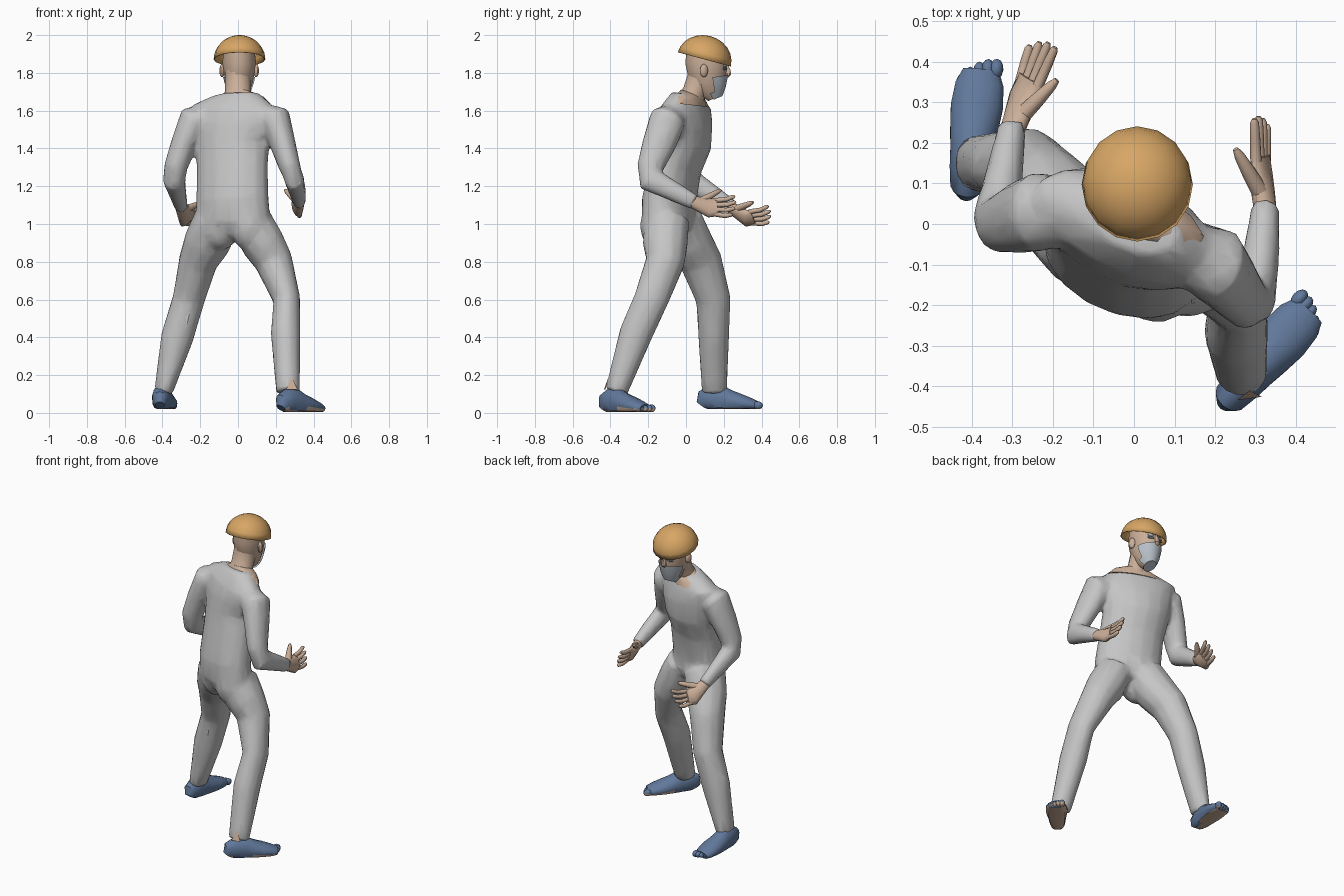
import bpy, bmesh, math
from mathutils import Vector, Matrix

cube = bpy.data.objects.get("Cube")
if cube:
    bpy.data.objects.remove(cube, do_unlink=True)


def material(name, r, g, b):
    mat = bpy.data.materials.new(name)
    mat.use_nodes = True
    mat.diffuse_color = (r, g, b, 1)
    mat.node_tree.nodes["Principled BSDF"].inputs["Base Color"].default_value = (r, g, b, 1)
    return mat


grey = material("suit grey", .56, .56, .56)
skin = material("skin", .60, .43, .32)
orange = material("helmet orange", .68, .38, .13)
blue = material("shoe blue", .12, .19, .33)
pale = material("mask grey", .48, .53, .58)
dark = material("eye dark", .12, .13, .16)


def loft(bm, rings, side, sides=12):
    """Closed tube through rings of (x, y, z, half width along side, half depth)."""
    centres = [Vector(r[:3]) for r in rings]
    last = len(rings) - 1
    loops = []
    for i, ring in enumerate(rings):
        t = (centres[min(i + 1, last)] - centres[max(i - 1, 0)]).normalized()
        v = t.cross(Vector(side)).normalized()
        u = v.cross(t)
        loop = []
        for k in range(sides):
            a = math.tau * (k + .5) / sides
            loop.append(bm.verts.new(centres[i] + u * ring[3] * math.cos(a) + v * ring[4] * math.sin(a)))
        loops.append(loop)
    for low, high in zip(loops, loops[1:]):
        for k in range(sides):
            n = (k + 1) % sides
            bm.faces.new((low[k], low[n], high[n], high[k]))
    bm.faces.new(loops[0][::-1])
    bm.faces.new(loops[-1])


def ball(bm, centre, size, turn=0):
    m = Matrix.Translation(centre) @ Matrix.Rotation(turn, 4, 'Z') @ Matrix.Diagonal((*size, 1))
    bmesh.ops.create_uvsphere(bm, u_segments=12, v_segments=8, radius=1, matrix=m)


def finish(bm, name, *mats, angle=40):
    bmesh.ops.recalc_face_normals(bm, faces=bm.faces)
    mesh = bpy.data.meshes.new(name)
    bm.to_mesh(mesh)
    bm.free()
    for m in mats:
        mesh.materials.append(m)
    obj = bpy.data.objects.new(name, mesh)
    bpy.context.collection.objects.link(obj)
    bpy.ops.object.select_all(action='DESELECT')
    obj.select_set(True)
    bpy.context.view_layer.objects.active = obj
    bpy.ops.object.shade_smooth_by_angle(angle=math.radians(angle))
    return obj


# Suit: twisted torso, striding legs and bent arms fused into one surface
twist = math.radians(-23)
across = Vector((math.cos(twist), math.sin(twist), 0))
ahead = Vector((-across.y, across.x, 0))
bm = bmesh.new()
loft(bm, [(-.02, -.08, .95, .16, .1), (-.025, -.09, 1.02, .208, .13), (-.03, -.09, 1.12, .202, .132),
          (-.03, -.055, 1.3, .197, .126), (-.03, -.015, 1.42, .205, .138), (-.02, -.012, 1.52, .235, .132),
          (-.01, -.01, 1.6, .255, .112), (0, .0, 1.655, .175, .085), (0, .005, 1.688, .115, .07)], across, 16)
for s in (-1, 1):
    ball(bm, Vector((-.02, -.12, .99)) + across * s * .08 + ahead * .005, (.1, .098, .13), twist)
loft(bm, [(.07, -.1, 1.02, .11, .12), (.13, -.11, .9, .118, .122), (.19, -.11, .8, .102, .105),
          (.258, -.185, .6, .073, .093), (.252, -.265, .42, .08, .09), (.265, -.37, .11, .064, .06)], (1, 0, 0))
loft(bm, [(-.11, -.04, 1.02, .125, .13), (-.165, .02, .9, .125, .125), (-.212, .08, .8, .104, .115),
          (-.262, .145, .6, .087, .094), (-.322, .147, .4, .088, .083), (-.395, .15, .11, .05, .068)], (1, 0, 0))
loft(bm, [(.11, -.06, 1.57, .075, .08), (.2, -.1, 1.545, .09, .1), (.235, -.14, 1.43, .07, .092),
          (.275, -.19, 1.3, .058, .072), (.298, -.19, 1.235, .052, .072), (.313, -.08, 1.18, .047, .055),
          (.325, .045, 1.115, .036, .042)], (1, 0, 0))
loft(bm, [(-.14, .02, 1.575, .075, .08), (-.235, .03, 1.545, .09, .1), (-.285, .015, 1.43, .07, .09),
          (-.33, .0, 1.3, .063, .072), (-.338, .015, 1.23, .06, .07), (-.32, .12, 1.165, .047, .056),
          (-.3, .24, 1.09, .036, .042)], (1, 0, 0))
suit = finish(bm, "suit", grey)
mod = suit.modifiers.new("fuse", 'REMESH')
mod.mode, mod.voxel_size, mod.use_smooth_shade = 'VOXEL', .012, True
mod = suit.modifiers.new("soften", 'SMOOTH')
mod.factor, mod.iterations = .5, 6
mod = suit.modifiers.new("simplify", 'DECIMATE')
mod.ratio = .1

# Skin showing through the collar, and the leaning neck
bm = bmesh.new()
loft(bm, [(0, .022, 1.63, .185, .075), (0, .026, 1.665, .145, .07), (0, .035, 1.69, .075, .065)], across)
loft(bm, [(0, .015, 1.64, .09, .07), (0, .045, 1.7, .07, .065), (0, .075, 1.77, .07, .072),
          (0, .09, 1.84, .075, .08)], (1, 0, 0))
finish(bm, "neck", skin)

# Head with ears and nose
face = [(.15, 1.665, .03, .035), (.135, 1.7, .055, .068), (.12, 1.75, .072, .092),
        (.112, 1.8, .083, .105), (.106, 1.86, .09, .112), (.1, 1.93, .082, .1)]
bm = bmesh.new()
loft(bm, [(.006, y, z, a, b) for y, z, a, b in face], (1, 0, 0), 16)
for s in (-1, 1):
    ball(bm, (.006 + s * .09, .095, 1.812), (.014, .022, .035), s * .3)
loft(bm, [(.006, .212, 1.845, .008, .01), (.006, .222, 1.81, .013, .016), (.006, .226, 1.792, .018, .014),
          (.006, .215, 1.78, .012, .01)], (1, 0, 0), 8)
finish(bm, "head", skin)

# Mask: front part of a slightly larger jaw, below the nose
bm = bmesh.new()
jaw = face[:3] + [(.116, 1.778, .078, .098)]
loft(bm, [(.006, y + .004, z - .004, a + .008, b + .008) for y, z, a, b in jaw], (1, 0, 0), 16)
back = [f for f in bm.faces if f.calc_center_median().y < .14 or f.normal.z > .9]
bmesh.ops.delete(bm, geom=back, context='FACES')
finish(bm, "mask", pale)

# Eyes and brows
for label, mat, z, tall in (("eye", dark, 1.822, .008), ("brow", pale, 1.838, .007)):
    bm = bmesh.new()
    for s in (-1, 1):
        ball(bm, (.006 + s * .036, .207, z), (.021, .006, tall), -s * .4)
    finish(bm, label + "s", mat)

# Helmet: hollow half dome tipped forward
bm = bmesh.new()
bmesh.ops.create_uvsphere(bm, u_segments=16, v_segments=12, radius=1)
bmesh.ops.delete(bm, geom=[v for v in bm.verts if v.co.z < -.01], context='VERTS')
bm.transform(Matrix.Translation((.008, .097, 1.872)) @ Matrix.Rotation(math.radians(-15), 4, 'X')
             @ Matrix.Diagonal((.137, .145, .127, 1)))
helmet = finish(bm, "helmet", orange)
helmet.modifiers.new("shell", 'SOLIDIFY').thickness = .004


# Feet: heel to toe loft, flattened underneath, with five toes and a bare sole
def foot(name, heel, heading, inner, floor, sole):
    fwd = Vector((math.cos(heading), math.sin(heading), 0))
    side = Vector((fwd.y, -fwd.x, 0)) * inner
    start = Vector((*heel, floor))
    bm = bmesh.new()
    rings = []
    for along, width, top in ((0, .025, .05), (.015, .042, .1), (.06, .05, .132), (.105, .054, .128),
                              (.15, .06, .102), (.21, .066, .08), (.265, .061, .058), (.3, .046, .042)):
        centre = start + fwd * along + Vector((0, 0, top * .42))
        rings.append((*centre, width, top * .58))
    loft(bm, rings, side, 14)
    for i in range(5):
        reach = .308 - .003 * i * i
        size = .021 - .002 * i
        ball(bm, start + fwd * reach + side * (.036 - .021 * i) + Vector((0, 0, .02)),
             (.026, size * .85, size), heading)
    for v in bm.verts:
        v.co.z = max(v.co.z, floor)
    for f in bm.faces:
        f.material_index = int(f.calc_center_median().z < floor + sole)
    finish(bm, name, blue, skin)


foot("left_stride_foot", (-.413, .08), math.radians(83), 1, .02, .004)
foot("right_stride_foot", (.228, -.437), math.radians(48), -1, .004, .018)

# Slit in the trouser cuff above the rear heel
bm = bmesh.new()
slit = [bm.verts.new(p) for p in ((.255, -.434, .125), (.315, -.426, .125), (.285, -.41, .19))]
bm.faces.new(slit)
finish(bm, "cuff_slit", skin)


# Hands: palm, four spread and curled fingers and a raised thumb
def hand(name, wrist, palm, tip, span, thumb):
    wrist, palm, tip, span, thumb = map(Vector, (wrist, palm, tip, span, thumb))
    span.normalize()
    knuckle = palm.lerp(tip, .3)
    bm = bmesh.new()
    loft(bm, [(*wrist, .033, .028), (*wrist.lerp(palm, .5), .042, .028), (*palm, .054, .026),
              (*knuckle, .05, .018)], span, 10)
    for i in range(4):
        shift = span * (.038 - .025 * i)
        reach = (.94, 1, .95, .8)[i]
        end = knuckle.lerp(tip, reach) + shift * 1.35
        mid = knuckle.lerp(tip, reach * .5) + shift * 1.2 - Vector((0, 0, .008))
        base = palm.lerp(knuckle, .7) + shift
        loft(bm, [(*base, .0135, .014), (*mid, .0125, .013), (*mid.lerp(end, .8), .011, .011),
                  (*end, .006, .006)], span, 8)
    root = wrist.lerp(palm, .45) + span * .015
    loft(bm, [(*root, .022, .022), (*root.lerp(thumb, .5), .018, .017), (*root.lerp(thumb, .85), .013, .013),
              (*thumb, .007, .007)], tip - palm, 8)
    finish(bm, name, skin, angle=60)


hand("left_stride_hand", (-.302, .225, 1.095), (-.268, .32, 1.03), (-.222, .45, 1.055),
     (.5, -.15, .7), (-.19, .355, 1.115))
hand("right_stride_hand", (.324, .03, 1.12), (.312, .125, 1.085), (.312, .265, 1.1),
     (-.3, 0, .95), (.25, .185, 1.18))
